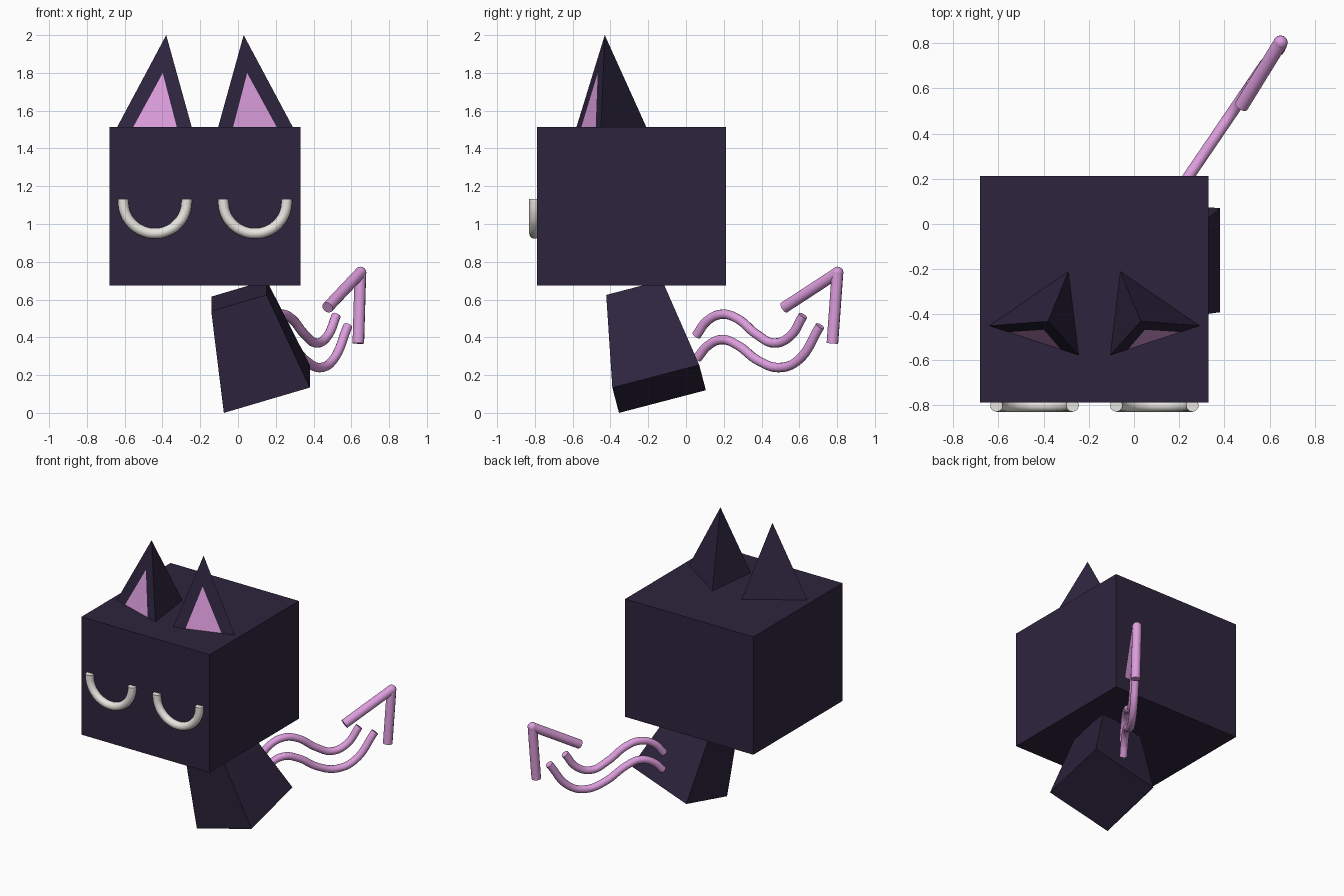
import bpy, bmesh, math
from mathutils import Vector

if "Cube" in bpy.data.objects:
    bpy.data.objects.remove(bpy.data.objects["Cube"])


def material(name, rgb):
    m = bpy.data.materials.new(name)
    m.diffuse_color = (*rgb, 1)
    m.use_nodes = True
    m.node_tree.nodes["Principled BSDF"].inputs["Base Color"].default_value = m.diffuse_color
    return m


DARK = material("dark_purple", (0.027, 0.018, 0.048))
PINK = material("orchid_pink", (0.72, 0.34, 0.72))
WHITE = material("off_white", (0.80, 0.79, 0.74))
MID = -0.175  # x of the head's mirror plane


def mesh_part(name, verts, faces, mats, pink_faces=()):
    me = bpy.data.meshes.new(name)
    me.from_pydata([tuple(v) for v in verts], [], faces)
    for m in mats:
        me.materials.append(m)
    for i in pink_faces:
        me.polygons[i].material_index = 1
    bm = bmesh.new()
    bm.from_mesh(me)
    bmesh.ops.recalc_face_normals(bm, faces=bm.faces)
    bm.to_mesh(me)
    bm.free()
    ob = bpy.data.objects.new(name, me)
    bpy.context.collection.objects.link(ob)
    return ob


def tube(name, pts, radius, mat, smooth_path=True):
    cu = bpy.data.curves.new(name, 'CURVE')
    cu.dimensions = '3D'
    cu.bevel_depth = radius
    cu.bevel_resolution = 4
    cu.resolution_u = 8
    cu.use_fill_caps = True
    sp = cu.splines.new('BEZIER')
    sp.bezier_points.add(len(pts) - 1)
    for bp, p in zip(sp.bezier_points, pts):
        bp.co = p
        bp.handle_left_type = bp.handle_right_type = 'AUTO' if smooth_path else 'VECTOR'
    cu.materials.append(mat)
    ob = bpy.data.objects.new(name, cu)
    bpy.context.collection.objects.link(ob)
    bpy.ops.object.select_all(action='DESELECT')
    ob.select_set(True)
    bpy.context.view_layer.objects.active = ob
    bpy.ops.object.convert(target='MESH')
    bpy.ops.object.shade_smooth_by_angle(angle=math.radians(50))
    return ob


BOX = [(0, 1, 3, 2), (4, 5, 7, 6), (0, 1, 5, 4), (2, 3, 7, 6), (0, 2, 6, 4), (1, 3, 7, 5)]

# Head block
mesh_part("head", [(x, y, z) for z in (0.674, 1.513) for y in (-0.79, 0.213) for x in (-0.68, 0.33)],
          BOX, [DARK])

# Body: leaning square frustum, narrow end up under the head
side_a, side_b = Vector((0.455, -0.035, 0.134)), Vector((0, 0.46, 0.12))
corners = []
for centre, s in ((Vector((0.1525, -0.1425, 0.127)), 1), (Vector((0.005, -0.263, 0.62)), 0.644)):
    corners += [centre + s * (i * side_a + j * side_b) for j in (-0.5, 0.5) for i in (-0.5, 0.5)]
mesh_part("body", corners, BOX, [DARK])

for tag, sign in (("left", 1), ("right", -1)):
    # Ear: three-sided pyramid with a pink triangle cut into the front face
    base_z = 1.513
    outer, inner, back, tip = (Vector(p) for p in (
        (-0.64, -0.45, base_z), (-0.245, -0.58, base_z), (-0.29, -0.21, base_z), (-0.38, -0.43, 2.0)))
    pink_a, pink_b = outer.lerp(inner, 0.215), outer.lerp(inner, 0.80)
    pink_tip = outer.lerp(inner, 0.545).lerp(tip, 0.588)
    ear = [outer, inner, back, tip, pink_a, pink_b, pink_tip]
    ear = [(MID + sign * (v.x - MID), v.y, v.z) for v in ear]
    mesh_part("ear_" + tag, ear,
              [(4, 5, 6), (0, 4, 6, 3), (5, 1, 3, 6), (1, 2, 3), (2, 0, 3), (0, 2, 1, 5, 4)],
              [DARK, PINK], (0,))

    # Closed eye: drooping half ring
    cx = MID - sign * 0.265
    arc = [(cx - 0.168, -0.802, 1.132)]
    for i in range(9):
        a = math.pi + math.pi * i / 8
        arc.append((cx + 0.168 * math.cos(a), -0.802, 1.118 + 0.168 * math.sin(a)))
    arc.append((cx + 0.168, -0.802, 1.132))
    tube("eye_" + tag, arc, 0.028, WHITE)


# Tail: two wavy strands and an arrow head lying in one upright slanted plane
def tail_point(y, z):
    return Vector((0.646 - 0.68 * (0.805 - y), y, z))


upper = [(0.055, 0.41), (0.11, 0.485), (0.19, 0.522), (0.27, 0.50), (0.375, 0.415),
         (0.465, 0.37), (0.55, 0.405), (0.62, 0.515)]
lower = [(0.06, 0.29), (0.115, 0.355), (0.19, 0.388), (0.27, 0.36), (0.385, 0.275),
         (0.495, 0.24), (0.595, 0.28), (0.71, 0.46)]
tube("tail_strand_upper", [tail_point(*p) for p in upper], 0.025, PINK)
tube("tail_strand_lower", [tail_point(*p) for p in lower], 0.025, PINK)

apex = Vector((0.648, 0.802, 0.742))
tube("tail_arrow_long_arm", [(0.474, 0.52, 0.558), apex], 0.031, PINK, False)
tube("tail_arrow_down_arm", [(0.637, 0.775, 0.368), apex], 0.031, PINK, False)
bpy.ops.mesh.primitive_uv_sphere_add(segments=12, ring_count=8, radius=0.032, location=apex)
joint = bpy.context.object
joint.name = "tail_arrow_joint"
joint.data.materials.append(PINK)
bpy.ops.object.shade_smooth()
